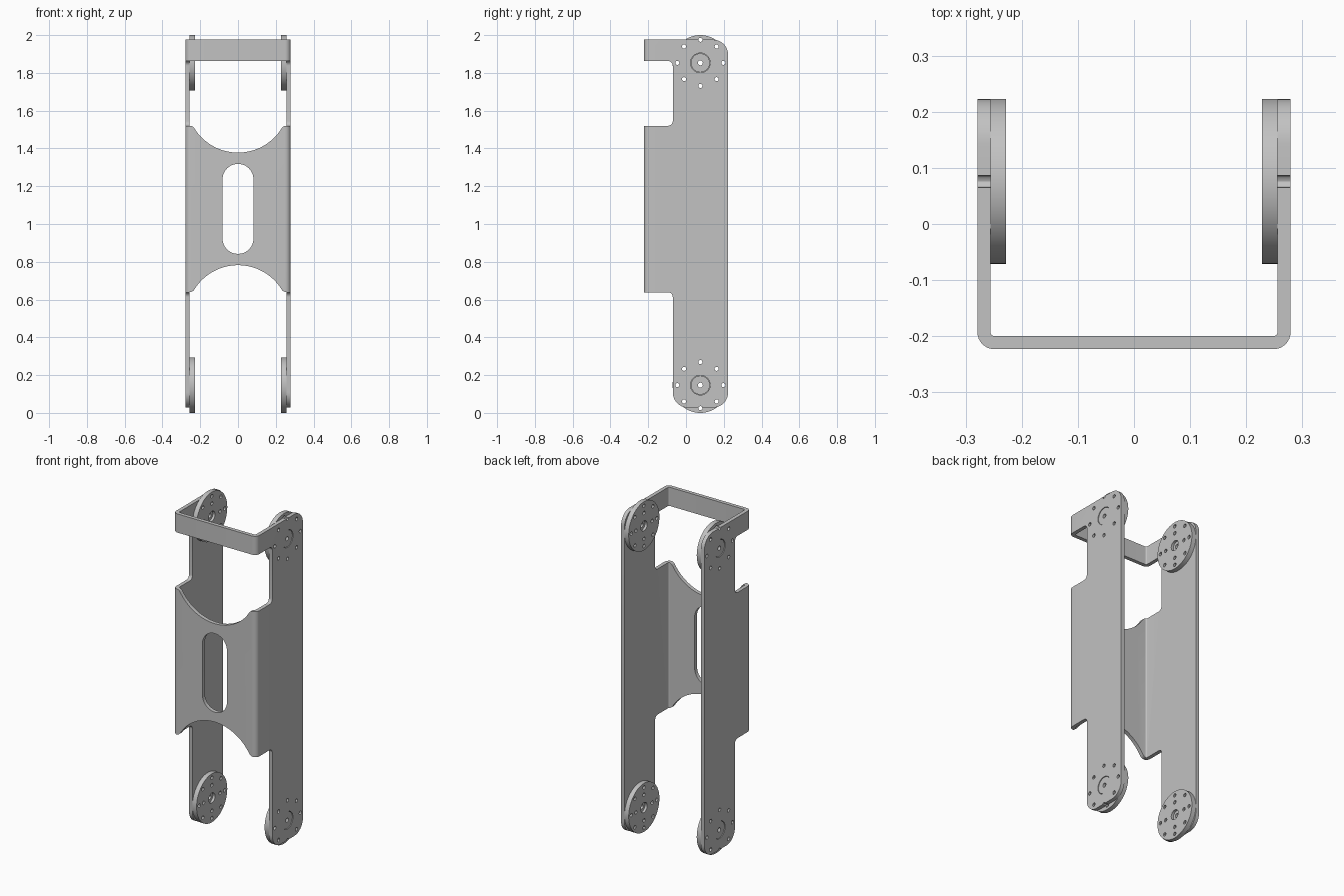
import bpy, bmesh
from math import sin, cos, tan, pi, atan2, sqrt, radians
from mathutils import Vector

if "Cube" in bpy.data.objects:
    bpy.data.objects.remove(bpy.data.objects["Cube"])

metal = bpy.data.materials.new("grey_metal")
metal.use_nodes = True
GREY = (0.54, 0.54, 0.54, 1)
metal.diffuse_color = GREY
metal.node_tree.nodes["Principled BSDF"].inputs["Base Color"].default_value = GREY

HUB_Y, HUB_R = 0.076, 0.147
HUB_Z = (HUB_R, 2 - HUB_R)


def rounded(corners, steps=8):
    """Outline from (a, b, radius) corners, filleting where radius > 0."""
    out = []
    for i, (a, b, r) in enumerate(corners):
        p = Vector((a, b))
        if not r:
            out.append(p)
            continue
        u = (Vector(corners[i - 1][:2]) - p).normalized()
        v = (Vector(corners[(i + 1) % len(corners)][:2]) - p).normalized()
        half = u.angle(v) / 2
        c = p + (u + v).normalized() * r / sin(half)
        s, e = p + u * r / tan(half) - c, p + v * r / tan(half) - c
        sweep = pi - 2 * half
        for k in range(steps + 1):
            t = sweep * k / steps
            out.append(c + (s * sin(sweep - t) + e * sin(t)) / sin(sweep))
    return out


def arc(a, b, r, start, end, steps):
    return [Vector((a + r * cos(start + (end - start) * k / steps),
                    b + r * sin(start + (end - start) * k / steps)))
            for k in range(steps + 1)]


def circle(a, b, r, n):
    return arc(a, b, r, 0, 2 * pi, n)[:-1]


PLACE = {"x": lambda p, d: (d, p[0], p[1]),
         "y": lambda p, d: (p[0], d, p[1]),
         "z": lambda p, d: (p[0], p[1], d)}


def prism(name, outline, axis, lo, hi):
    """Object made by extruding an outline along an axis."""
    bm = bmesh.new()
    low = [bm.verts.new(PLACE[axis](p, lo)) for p in outline]
    high = [bm.verts.new(PLACE[axis](p, hi)) for p in outline]
    bm.faces.new(low)
    bm.faces.new(high[::-1])
    for i in range(len(low)):
        bm.faces.new((low[i - 1], high[i - 1], high[i], low[i]))
    bmesh.ops.recalc_face_normals(bm, faces=bm.faces)
    mesh = bpy.data.meshes.new(name)
    bm.to_mesh(mesh)
    bm.free()
    mesh.materials.append(metal)
    obj = bpy.data.objects.new(name, mesh)
    bpy.context.collection.objects.link(obj)
    return obj


def carve(obj, pieces, operation="DIFFERENCE"):
    """Cut one prism after another, then bake the result."""
    cutters = [prism("cutter", *piece) for piece in pieces]
    for cutter in cutters:
        cutter.hide_render = True
        mod = obj.modifiers.new("carve", "BOOLEAN")
        mod.operation, mod.solver, mod.object = operation, "EXACT", cutter
    bpy.context.view_layer.update()
    graph = bpy.context.evaluated_depsgraph_get()
    mesh = bpy.data.meshes.new_from_object(obj.evaluated_get(graph))
    obj.modifiers.clear()
    obj.data = mesh
    for cutter in cutters:
        bpy.data.objects.remove(cutter)


def finish(obj):
    obj.data.shade_smooth()
    obj.data.set_sharp_from_angle(angle=radians(30))


def bore(y, z, radius, sides):
    """Hole running right through along x."""
    return circle(y, z, radius, sides), "x", -0.4, 0.4


def bolt_ring(z, radius, count):
    return [bore(HUB_Y + radius * cos(2 * pi * k / count),
                 z + radius * sin(2 * pi * k / count), 0.011, 12)
            for k in range(count)]


# Folded bracket: U channel trimmed to the side outline
W, T, FRONT, BACK = 0.279, 0.023, -0.223, 0.223
channel = rounded([
    (-W, 0.3, 0), (-W, FRONT, 0.03), (W, FRONT, 0.03), (W, 0.3, 0),
    (W - T, 0.3, 0), (W - T, FRONT + T, 0.008),
    (T - W, FRONT + T, 0.008), (T - W, 0.3, 0)])
bracket = prism("folded_bracket", channel, "z", -0.1, 2.1)
side = rounded([
    (-0.3, 0.638, 0), (-0.07, 0.638, 0.025), (-0.07, 0.028, 0.08),
    (BACK, 0.028, 0.08), (BACK, 1.976, 0.08), (-0.3, 1.976, 0),
    (-0.3, 1.863, 0), (-0.07, 1.863, 0.025), (-0.07, 1.52, 0.025),
    (-0.3, 1.52, 0)])
carve(bracket, [(side, "x", -0.5, 0.5)], "INTERSECT")

# Scooped ends of the front web, with softened shoulders
MID, EDGE, R, F = 1.08, 0.441, 0.272, 0.03
rise = 0.298 + R
fx = sqrt((R + F) ** 2 - (rise - EDGE + F) ** 2)
lean = atan2(EDGE - F - rise, -fx) + 2 * pi
right_shoulder = arc(fx, EDGE - F, F, pi / 2, atan2(rise - EDGE + F, -fx), 6)
scoop = arc(0, rise, R, lean, 3 * pi - lean, 32)
left_shoulder = [Vector((-p.x, p.y)) for p in right_shoulder]
curve = left_shoulder + scoop[1:-1] + right_shoulder[::-1]
curve += [Vector((fx, EDGE + 0.1)), Vector((-fx, EDGE + 0.1))]
web_cuts = [([Vector((p.x, MID + s * p.y)) for p in curve], "y", -0.4, -0.19)
            for s in (1, -1)]

# Slot in the web
slot = rounded([(-0.082, MID - 0.238, 0.0815), (0.082, MID - 0.238, 0.0815),
                (0.082, MID + 0.238, 0.0815), (-0.082, MID + 0.238, 0.0815)], 12)
carve(bracket, web_cuts + [(slot, "y", -0.4, -0.1)])

# Hub openings and bolt holes in both side plates
for z in HUB_Z:
    carve(bracket, bolt_ring(z, 0.122, 8) + [bore(HUB_Y, z, 0.052, 32)])
finish(bracket)

# Round hubs on the inner faces, each with a boss filling the plate opening
for sx, side_name in ((1, "left"), (-1, "right")):
    for z, level in zip(HUB_Z, ("lower", "upper")):
        face = sx * (W - T)
        hub = prism(f"{level}_{side_name}_hub",
                    circle(HUB_Y, z, HUB_R, 64), "x", sx * 0.228, face)
        recess = (circle(HUB_Y, z, 0.03, 24), "x", sx * 0.2, sx * 0.243)
        carve(hub, bolt_ring(z, 0.122, 8) + bolt_ring(z, 0.078, 4)
              + [bore(HUB_Y, z, 0.013, 16), recess])
        finish(hub)
        boss = prism(f"{level}_{side_name}_boss",
                     circle(HUB_Y, z, 0.05, 32), "x", face, sx * (W - 0.003))
        carve(boss, [bore(HUB_Y, z, 0.013, 16)])
        finish(boss)
